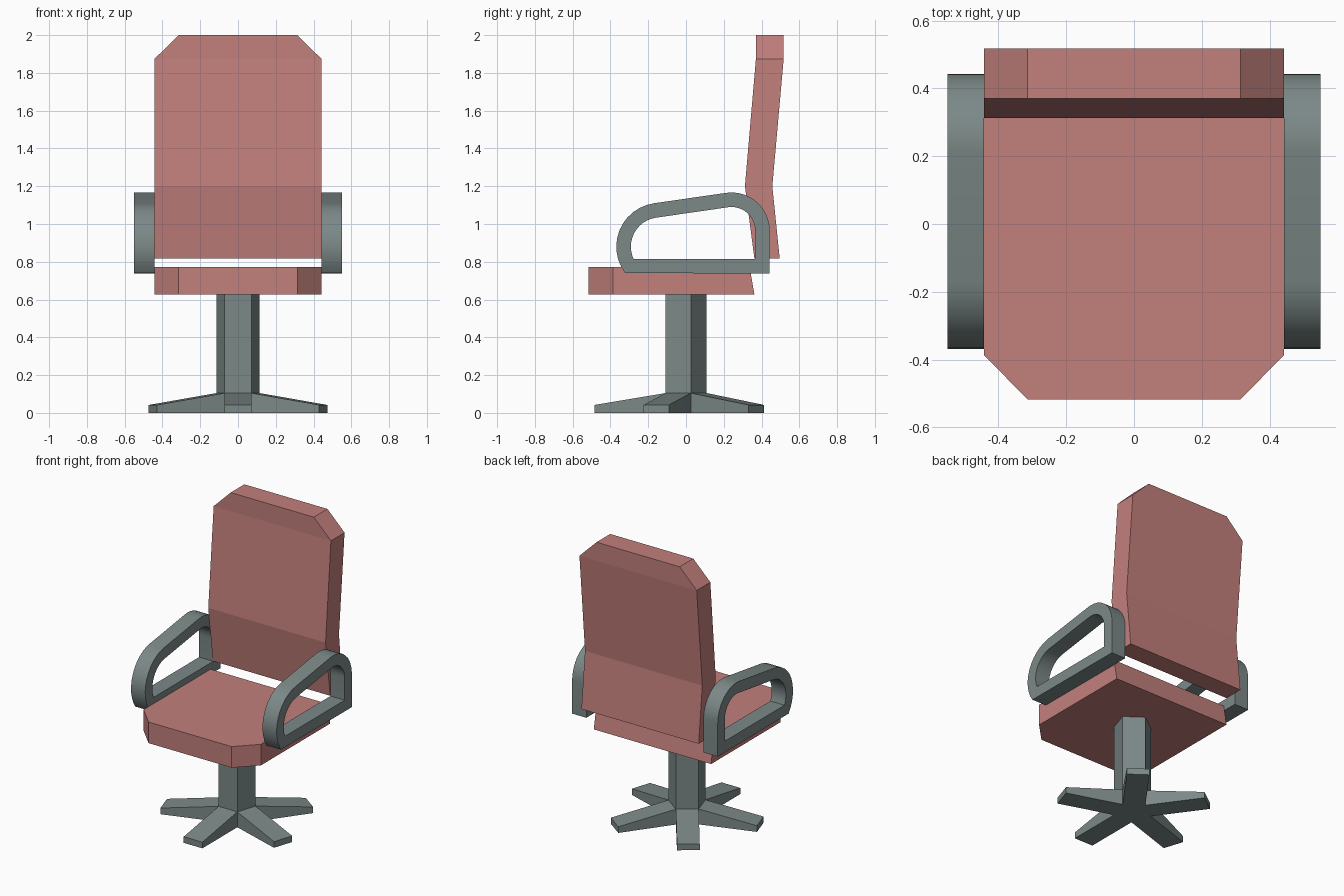
import bpy, bmesh, math
from mathutils import Vector

if "Cube" in bpy.data.objects:
    bpy.data.objects.remove(bpy.data.objects["Cube"])


def material(name, rgb):
    m = bpy.data.materials.new(name)
    m.diffuse_color = (*rgb, 1)
    m.use_nodes = True
    m.node_tree.nodes["Principled BSDF"].inputs["Base Color"].default_value = m.diffuse_color
    return m


RED = material("red_upholstery", (0.54, 0.215, 0.20))
GREY = material("grey_frame", (0.20, 0.25, 0.245))


def finish(bm, name, mat):
    bmesh.ops.recalc_face_normals(bm, faces=bm.faces)
    me = bpy.data.meshes.new(name)
    bm.to_mesh(me)
    bm.free()
    ob = bpy.data.objects.new(name, me)
    me.materials.append(mat)
    bpy.context.collection.objects.link(ob)
    return ob


def loft(name, rings, mat, closed=False):
    """Skin a row of equal-length point rings; cap the ends unless closed."""
    bm = bmesh.new()
    vs = [[bm.verts.new(p) for p in r] for r in rings]
    n = len(vs[0])
    pairs = list(zip(vs, vs[1:])) + ([(vs[-1], vs[0])] if closed else [])
    for a, b in pairs:
        for i in range(n):
            j = (i + 1) % n
            bm.faces.new((a[i], a[j], b[j], b[i]))
    if not closed:
        bm.faces.new(vs[0])
        bm.faces.new(vs[-1])
    return finish(bm, name, mat)


# Seat cushion: rows front to back (y at bottom, y at top, half width)
loft("seat", [[(-w, yb, 0.628), (w, yb, 0.628), (w, yt, 0.772), (-w, yt, 0.772)]
              for yb, yt, w in ((-0.517, -0.517, 0.314), (-0.386, -0.386, 0.443),
                                (0.362, 0.337, 0.443))], RED)

# Backrest: rows bottom to top (z, front y, rear y, half width)
loft("backrest", [[(-w, yf, z), (w, yf, z), (w, yr, z), (-w, yr, z)]
                  for z, yf, yr, w in ((0.818, 0.362, 0.496, 0.443),
                                       (1.20, 0.312, 0.457, 0.443),
                                       (1.873, 0.370, 0.517, 0.443),
                                       (2.0, 0.370, 0.517, 0.314))], RED)


# Armrest loops: matched outer and inner profiles in the side plane
def arc(cy, cz, r, a0, a1, n=12):
    return [(cy + r * math.cos(math.radians(a0 + (a1 - a0) * i / n)),
             cz + r * math.sin(math.radians(a0 + (a1 - a0) * i / n)))
            for i in range(n + 1)]


outer = [(0.443, 0.738)] + arc(0.241, 0.965, 0.202, 0, 98.5) + arc(-0.137, 0.88, 0.232, 98.5, 217)
inner = [(0.366, 0.815)] + arc(0.241, 0.965, 0.125, 0, 98.5) + arc(-0.137, 0.88, 0.155, 98.5, 205)
arms = loft("armrests", [[(0.443, *o), (0.55, *o), (0.55, *i), (0.443, *i)]
                         for o, i in zip(outer, inner)], GREY, closed=True)
bpy.context.view_layer.objects.active = arms
arms.select_set(True)
bpy.ops.object.shade_smooth_by_angle(angle=math.radians(30))
arms.modifiers.new("mirror", "MIRROR").use_mirror_merge = False

# Pedestal: five-sided column with a leg extruded from each lower side
bm = bmesh.new()
rings = []
for z in (0, 0.105, 0.628):
    rings.append([bm.verts.new((0.12 * math.cos(a), 0.12 * math.sin(a) - 0.011, z))
                  for a in (math.radians(18 + 72 * k) for k in range(5))])
bm.faces.new(rings[0])
bm.faces.new(rings[2])
for i in range(5):
    j = (i + 1) % 5
    lo, mid, hi = [(r[i], r[j]) for r in rings]
    bm.faces.new((*mid, hi[1], hi[0]))
    side = (lo[0].co + lo[1].co) / 2 - Vector((0, -0.011, 0))
    out = side.normalized() * 0.377
    b0, b1 = [bm.verts.new(v.co + out) for v in lo]
    t0, t1 = [bm.verts.new(v.co + out + Vector((0, 0, 0.042))) for v in lo]
    bm.faces.new((lo[0], lo[1], b1, b0))
    bm.faces.new((mid[0], mid[1], t1, t0))
    bm.faces.new((b0, b1, t1, t0))
    bm.faces.new((lo[0], b0, t0, mid[0]))
    bm.faces.new((lo[1], b1, t1, mid[1]))
finish(bm, "pedestal_base", GREY)
